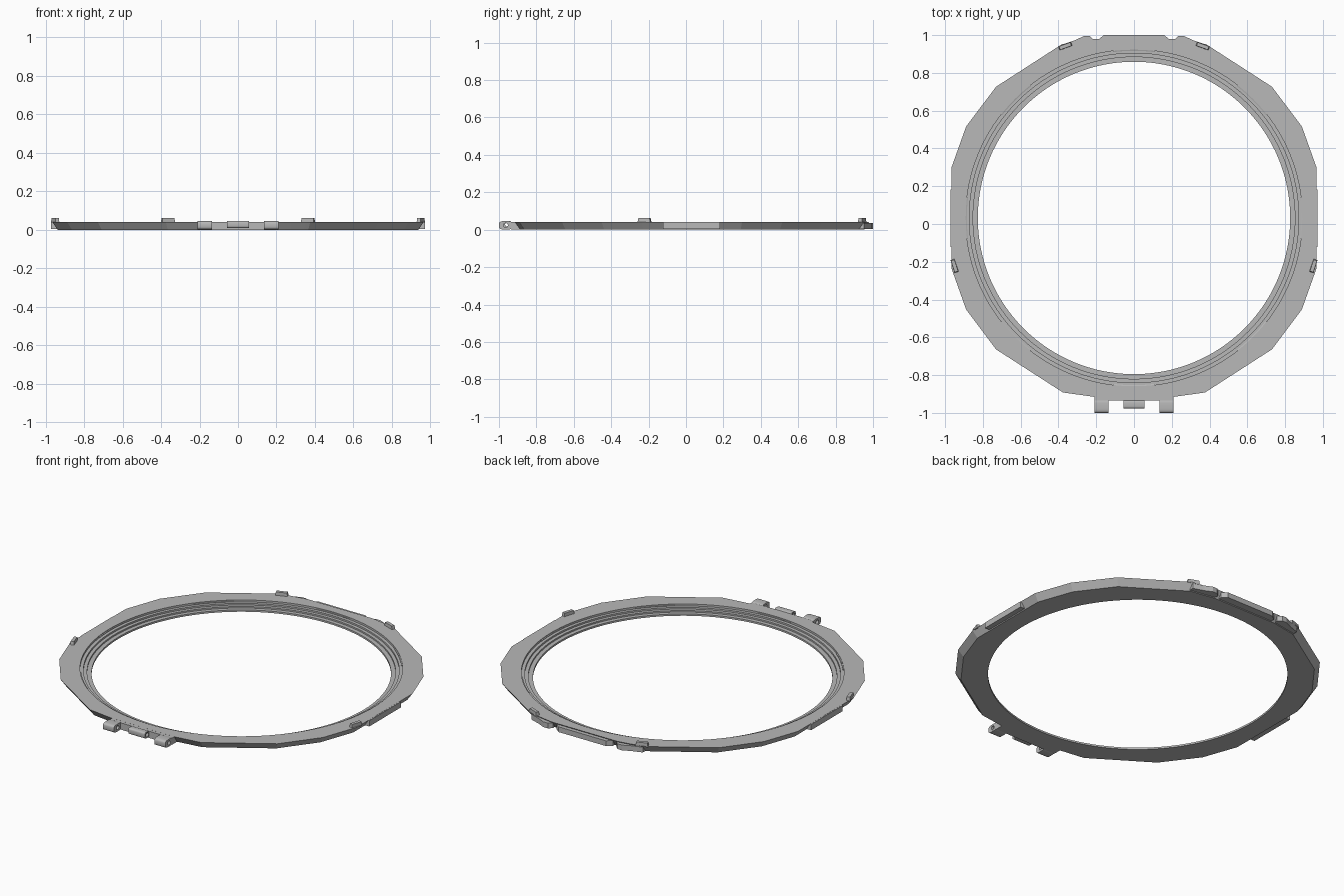
import bpy, bmesh, math
from mathutils import Matrix, Vector

if "Cube" in bpy.data.objects:
    bpy.data.objects.remove(bpy.data.objects["Cube"])

CY = 0.032      # centre of the ring along y
TOP = 0.042     # height of the rim

grey = bpy.data.materials.new("plain_grey")
grey.use_nodes = True
grey.diffuse_color = (0.48, 0.48, 0.48, 1)
grey.node_tree.nodes["Principled BSDF"].inputs["Base Color"].default_value = grey.diffuse_color


def finish(name, bm):
    bmesh.ops.recalc_face_normals(bm, faces=bm.faces)
    mesh = bpy.data.meshes.new(name)
    bm.to_mesh(mesh)
    bm.free()
    mesh.materials.append(grey)
    obj = bpy.data.objects.new(name, mesh)
    bpy.context.collection.objects.link(obj)
    return obj


def skin(bm, loops, closed=False):
    """Join matching vertex loops with quads."""
    pairs = list(zip(loops, loops[1:]))
    if closed:
        pairs.append((loops[-1], loops[0]))
    for a, b in pairs:
        n = len(a)
        for i in range(n):
            bm.faces.new((a[i], a[(i + 1) % n], b[(i + 1) % n], b[i]))


def prism(name, low, high, z0, z1):
    """Solid between a lower and an upper outline."""
    bm = bmesh.new()
    loops = [[bm.verts.new((x, y, z)) for x, y in pts] for pts, z in ((low, z0), (high, z1))]
    skin(bm, loops)
    for loop in loops:
        bm.faces.new(loop)
    return finish(name, bm)


def box(name, size, centre, angle=0.0, taper=1.0):
    bm = bmesh.new()
    bmesh.ops.create_cube(bm, size=1)
    for v in bm.verts:
        if v.co.z > 0:
            v.co.x *= taper
            v.co.y *= taper
    bm.transform(Matrix.Translation(centre) @ Matrix.Rotation(angle, 4, 'Z')
                 @ Matrix.Diagonal((*size, 1)))
    return finish(name, bm)


def mirrored(points):
    return points + [(-x, y) for x, y in reversed(points)]


# Faceted rim, with walls leaning inward toward the base
outline = mirrored([(0.21, -0.915), (0.376, -0.892), (0.73, -0.664), (0.889, -0.452),
                    (0.966, -0.236), (0.966, 0.30), (0.889, 0.516), (0.73, 0.727),
                    (0.381, 0.952), (0.22, 0.98)])
base = [(x * 0.97, CY + (y - CY) * 0.97) for x, y in outline]
rim = prism("faceted_rim", base, outline, 0, TOP)

# Stepped circular opening
steps = [(0.827, -0.02), (0.827, 0.011), (0.852, 0.011), (0.852, 0.02),
         (0.872, 0.02), (0.872, 0.03), (0.891, 0.03), (0.891, 0.08)]
bm = bmesh.new()
N = 128
loops = [[bm.verts.new((r * math.cos(2 * math.pi * i / N), CY + r * math.sin(2 * math.pi * i / N), z))
          for i in range(N)] for r, z in steps]
skin(bm, loops)
bm.faces.new(loops[0])
bm.faces.new(loops[-1])
cutter = finish("opening_cutter", bm)
cutter.hide_render = True
cut = rim.modifiers.new("opening", 'BOOLEAN')
cut.operation = 'DIFFERENCE'
cut.solver = 'EXACT'
cut.object = cutter
bpy.context.view_layer.objects.active = rim
rim.select_set(True)
bpy.ops.object.modifier_apply(modifier="opening")
bpy.data.objects.remove(cutter)
bpy.ops.object.shade_smooth_by_angle(angle=math.radians(10))
rim.select_set(False)

# Snap ridges around the opening
for k in range(8):
    bm = bmesh.new()
    sections = []
    for i in range(9):
        a = math.radians(k * 45 - 7 + i * 14 / 8)
        sections.append([bm.verts.new((r * math.cos(a), CY + r * math.sin(a), z))
                         for r, z in ((0.895, 0.031), (0.885, 0.034), (0.885, 0.037), (0.895, 0.040))])
    skin(bm, sections)
    bm.faces.new(sections[0])
    bm.faces.new(sections[-1])
    finish(f"snap_ridge_{k + 1}", bm)

# Upright side grips
for side, s in (("left", 1), ("right", -1)):
    box(f"{side}_side_grip", (0.035, 0.305, 0.035), (s * 0.9535, 0.03, 0.0225))

# Raised locating tabs
for side, s in (("left", 1), ("right", -1)):
    box(f"{side}_back_tab", (0.072, 0.022, 0.024), (s * 0.364, 0.942, 0.05), -s * math.radians(20), 0.88)
    box(f"{side}_side_tab", (0.022, 0.072, 0.024), (s * 0.95, -0.222, 0.05), -s * math.radians(18), 0.88)

# Back latch bar and the tongues beside it
latch = mirrored([(0.19, 0.94), (0.19, 0.975), (0.16, 1.0)])
prism("latch_bar", latch, latch, 0.004, 0.036)
for side, s in (("left", 1), ("right", -1)):
    tongue = [(s * x, y) for x, y in ((0.375, 0.925), (0.375, 0.952), (0.31, 0.974),
                                      (0.265, 0.995), (0.235, 0.995), (0.213, 0.975), (0.22, 0.94))]
    prism(f"{side}_latch_tongue", tongue, tongue, 0.004, 0.036)

# Hinge mount
box("hinge_mount", (0.42, 0.06, TOP - 0.001), (0, -0.905, TOP / 2))


def knuckle(name, x0, x1, cy, cz, ry, rz, hole):
    """Rounded block with a pin hole along x."""
    bm = bmesh.new()
    rings = []
    for x, bore in ((x0, False), (x1, False), (x1, True), (x0, True)):
        ring = []
        for i in range(32):
            c, s = math.cos(math.pi * i / 16), math.sin(math.pi * i / 16)
            if bore:
                y, z = hole * c, hole * s
            else:
                y = ry * math.copysign(abs(c) ** 0.55, c)
                z = rz * math.copysign(abs(s) ** 0.55, s)
            ring.append(bm.verts.new((x, cy + y, cz + z)))
        rings.append(ring)
    skin(bm, rings, closed=True)
    obj = finish(name, bm)
    bpy.context.view_layer.objects.active = obj
    obj.select_set(True)
    bpy.ops.object.shade_smooth_by_angle(angle=math.radians(40))
    obj.select_set(False)


# Hinge knuckles
for side, s in (("left", 1), ("right", -1)):
    knuckle(f"{side}_hinge_knuckle", s * 0.136, s * 0.21, -0.964, 0.0235, 0.036, 0.0225, 0.012)
knuckle("middle_hinge_knuckle", -0.056, 0.056, -0.955, 0.028, 0.022, 0.019, 0.012)
